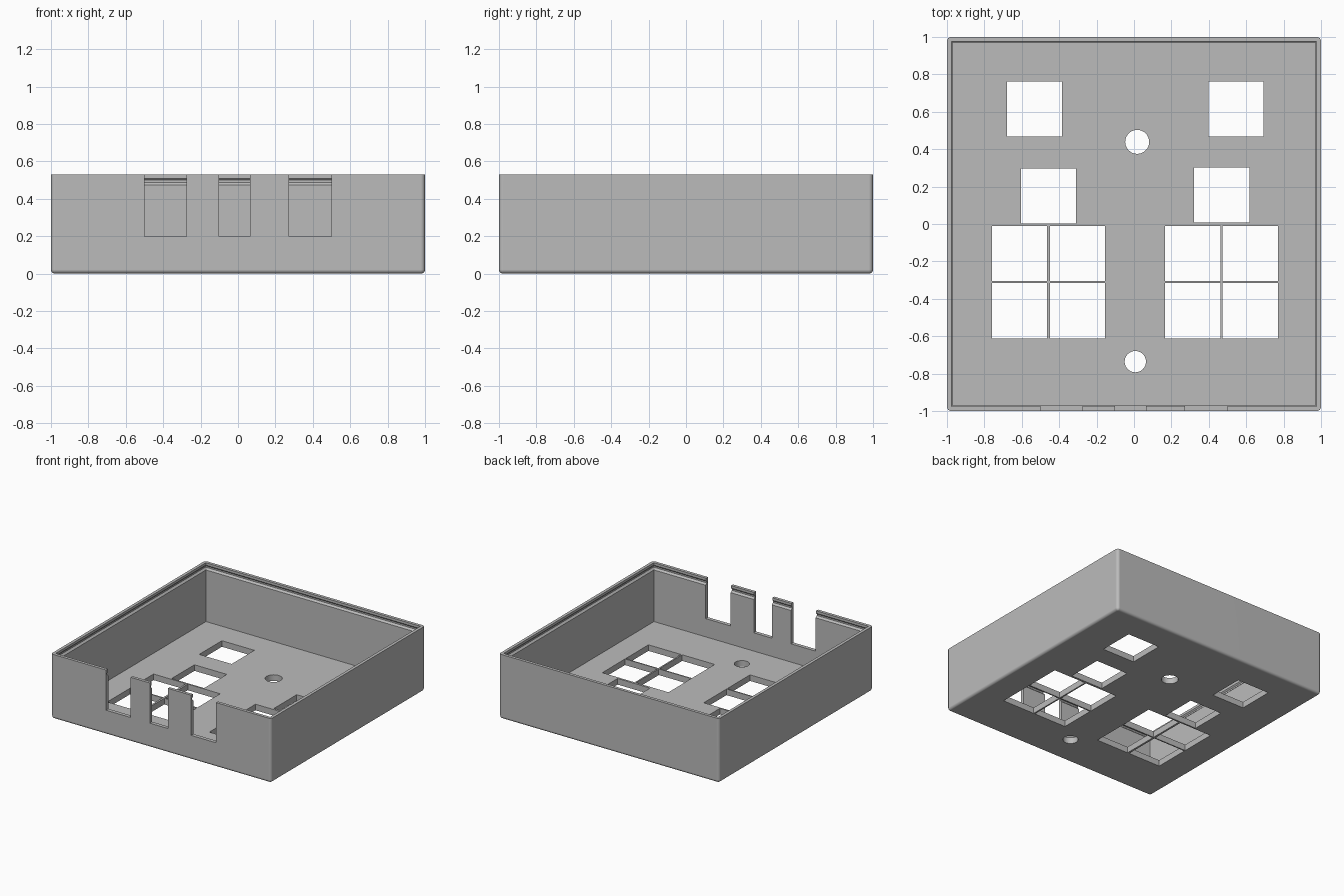
import bpy, bmesh, math

if "Cube" in bpy.data.objects:
    bpy.data.objects.remove(bpy.data.objects["Cube"], do_unlink=True)

HEIGHT, FLOOR, FILLET, STEPS = 0.53, 0.05, 0.022, 4

grey = bpy.data.materials.new("plain grey")
grey.use_nodes = True
grey.diffuse_color = (0.5, 0.5, 0.5, 1)
grey.node_tree.nodes["Principled BSDF"].inputs["Base Color"].default_value = (0.5, 0.5, 0.5, 1)


def make_object(name, bm):
    bmesh.ops.recalc_face_normals(bm, faces=bm.faces)
    mesh = bpy.data.meshes.new(name)
    bm.to_mesh(mesh)
    bm.free()
    obj = bpy.data.objects.new(name, mesh)
    bpy.context.collection.objects.link(obj)
    mesh.materials.append(grey)
    return obj


def rounded_ring(bm, inset, z, radius):
    """Square loop with rounded corners, set in from the outer edge."""
    centre = 1 - inset - radius
    ring = []
    for corner, (sx, sy) in enumerate([(1, 1), (-1, 1), (-1, -1), (1, -1)]):
        for i in range(STEPS + 1):
            a = (corner + i / STEPS) * math.pi / 2
            ring.append(bm.verts.new((sx * centre + radius * math.cos(a),
                                      sy * centre + radius * math.sin(a), z)))
    return ring


# Tray section: rounded bottom edge, outer wall, rim, snap groove, inner wall
section = []
for i in range(STEPS + 1):
    a = i / STEPS * math.pi / 2
    inset = FILLET * (1 - math.sin(a))
    section.append((inset, FILLET * (1 - math.cos(a)), FILLET - inset + 0.001))
section += [(0, HEIGHT, FILLET + 0.001)]
inner = [(0.025, HEIGHT), (0.025, 0.51), (0.016, 0.5),
         (0.016, 0.488), (0.03, 0.474), (0.03, FLOOR)]
section += [(inset, z, 0.002) for inset, z in inner]

bm = bmesh.new()
rings = [rounded_ring(bm, *point) for point in section]
for low, high in zip(rings, rings[1:]):
    for i in range(len(low)):
        j = (i + 1) % len(low)
        bm.faces.new((low[i], low[j], high[j], high[i]))
bm.faces.new(rings[0])
bm.faces.new(rings[-1])
tray = make_object("open_tray", bm)

# Cutters: button windows, round holes and front wall notches
cut = bmesh.new()


def cut_box(x0, x1, y0, y1, z0, z1):
    verts = bmesh.ops.create_cube(cut, size=1)["verts"]
    bmesh.ops.scale(cut, vec=(x1 - x0, y1 - y0, z1 - z0), verts=verts)
    bmesh.ops.translate(cut, vec=((x0 + x1) / 2, (y0 + y1) / 2, (z0 + z1) / 2), verts=verts)


WINDOW = 0.295
windows = [(-0.68, 0.467), (0.397, 0.467), (-0.604, 0.002), (0.322, 0.007)]
windows += [(x, y) for x in (-0.76, -0.449, 0.167, 0.474) for y in (-0.611, -0.306)]
for x, y in windows:
    cut_box(x, x + WINDOW, y, y + WINDOW, -0.1, 0.15)

for x, y, radius in [(0.017, 0.439, 0.064), (0.007, -0.736, 0.057)]:
    verts = bmesh.ops.create_cone(cut, cap_ends=True, segments=40, radius1=radius,
                                  radius2=radius, depth=0.3)["verts"]
    bmesh.ops.translate(cut, vec=(x, y, 0), verts=verts)

for x0, x1 in [(-0.5, -0.275), (-0.102, 0.063), (0.273, 0.5)]:
    cut_box(x0, x1, -1.1, -0.9, 0.2, 0.7)

cutter = make_object("opening_cutter", cut)
cutter.hide_render = True

# Apply the cut, then remove the helper
boolean = tray.modifiers.new("openings", 'BOOLEAN')
boolean.operation = 'DIFFERENCE'
boolean.solver = 'EXACT'
boolean.object = cutter
bpy.ops.object.select_all(action='DESELECT')
bpy.context.view_layer.objects.active = tray
tray.select_set(True)
bpy.ops.object.modifier_apply(modifier=boolean.name)
bpy.data.objects.remove(cutter, do_unlink=True)

# Smooth rounded edges, flat walls
bpy.ops.object.shade_smooth_by_angle(angle=math.radians(30))
weighted = tray.modifiers.new("flat walls", 'WEIGHTED_NORMAL')
weighted.keep_sharp = True
